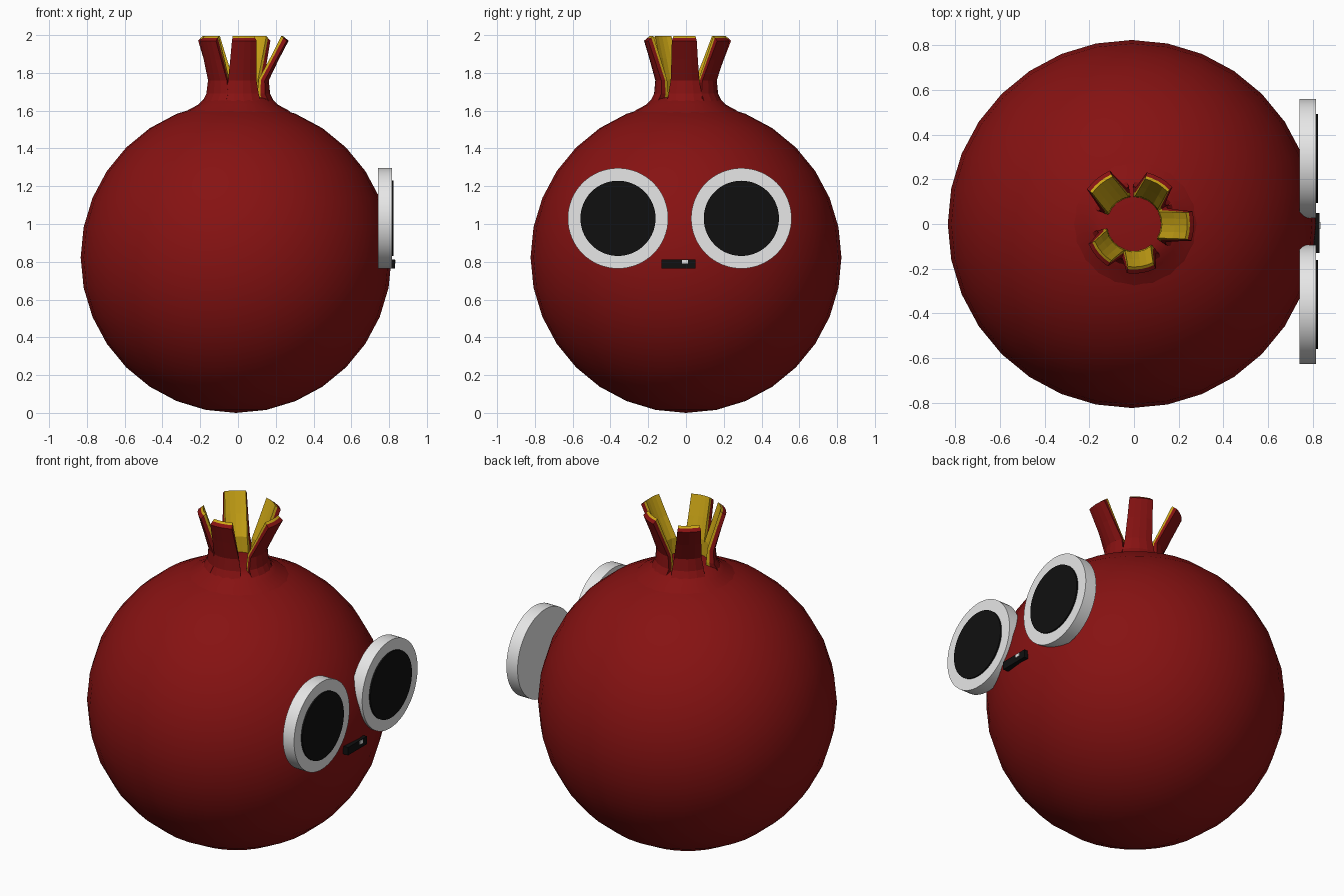
import bpy, bmesh, math
from mathutils import Vector

if "Cube" in bpy.data.objects:
    bpy.data.objects.remove(bpy.data.objects["Cube"])


def material(name, rgb):
    m = bpy.data.materials.new(name)
    m.diffuse_color = (*rgb, 1)
    m.use_nodes = True
    m.node_tree.nodes["Principled BSDF"].inputs["Base Color"].default_value = m.diffuse_color
    return m


RED = material("pomegranate red", (0.24, 0.006, 0.006))
YELLOW = material("inner yellow", (0.6, 0.38, 0.008))
WHITE = material("eye white", (0.8, 0.8, 0.8))
BLACK = material("black", (0.005, 0.005, 0.005))


def finish(ob, name, mat, angle=None):
    ob.name = name
    ob.data.materials.append(mat)
    if angle:
        bpy.ops.object.select_all(action='DESELECT')
        ob.select_set(True)
        bpy.context.view_layer.objects.active = ob
        bpy.ops.object.shade_smooth_by_angle(angle=math.radians(angle))
    return ob


def from_bmesh(bm, name):
    bmesh.ops.recalc_face_normals(bm, faces=bm.faces)
    me = bpy.data.meshes.new(name)
    bm.to_mesh(me)
    bm.free()
    ob = bpy.data.objects.new(name, me)
    bpy.context.collection.objects.link(ob)
    return ob


def disc(name, y, z, radius, x0, x1, mat):
    bpy.ops.mesh.primitive_cylinder_add(vertices=64, radius=radius, depth=x1 - x0,
                                        location=((x0 + x1) / 2, y, z),
                                        rotation=(0, math.pi / 2, 0))
    finish(bpy.context.object, name, mat, 30)


def box(name, lo, hi, mat):
    lo, hi = Vector(lo), Vector(hi)
    bpy.ops.mesh.primitive_cube_add(size=1, location=(lo + hi) / 2)
    ob = bpy.context.object
    ob.scale = hi - lo
    finish(ob, name, mat)


# Round fruit body
bpy.ops.mesh.primitive_uv_sphere_add(segments=32, ring_count=16, radius=0.823,
                                     location=(-0.01, 0, 0.823))
finish(bpy.context.object, "body", RED, 60)

# Neck flaring into the body, closed by a flat floor inside the crown
bm = bmesh.new()
profile = [(0.30, 1.575), (0.265, 1.603), (0.21, 1.632), (0.18, 1.662), (0.125, 1.672), (0, 1.672)]
verts = [bm.verts.new((r, 0, z)) for r, z in profile]
edges = [bm.edges.new(p) for p in zip(verts, verts[1:])]
bmesh.ops.spin(bm, geom=verts + edges, cent=(0, 0, 0), axis=(0, 0, 1),
               angle=2 * math.pi, steps=20, use_merge=True)
bmesh.ops.remove_doubles(bm, verts=bm.verts, dist=1e-4)
finish(from_bmesh(bm, "neck"), "neck", RED, 40)


# Crown petals: curved strips, red outside and yellow inside
def petal(name, angle, top_radius):
    # outer radius, inner radius, outer z, inner z, half width
    t = top_radius
    levels = [(0.195, 0.12, 1.64, 1.64, 0.095),
              (0.170, 0.122, 1.69, 1.69, 0.088),
              (0.163, 0.125, 1.76, 1.765, 0.076),
              (0.163 + (t - 0.163) * 0.5, 0.125 + (t - 0.163) * 0.55, 1.87, 1.88, 0.07),
              (t, t - 0.03, 1.97, 1.995, 0.066)]
    cols = 5
    bm = bmesh.new()
    grid = []
    for mix in (0, 0.6, 1):             # outer skin, middle, inner skin
        layer = []
        for ro, ri, zo, zi, w in levels:
            r, z = ro + (ri - ro) * mix, zo + (zi - zo) * mix
            half = math.asin(min(0.9, w / ro))
            layer.append([bm.verts.new((r * math.cos(a), r * math.sin(a), z))
                          for a in (angle + half * (2 * k / (cols - 1) - 1) for k in range(cols))])
        grid.append(layer)
    n = len(levels)

    def quad(a, b, c, d, mat):
        bm.faces.new((a, b, c, d)).material_index = mat

    for i in range(n - 1):
        for k in range(cols - 1):
            for lay, mat in ((0, 0), (2, 1)):
                g = grid[lay]
                quad(g[i][k], g[i][k + 1], g[i + 1][k + 1], g[i + 1][k], mat)
        for lay in (0, 1):
            for k in (0, cols - 1):
                g, h = grid[lay], grid[lay + 1]
                quad(g[i][k], g[i + 1][k], h[i + 1][k], h[i][k], lay)
    for i in (0, n - 1):
        for lay in (0, 1):
            for k in range(cols - 1):
                g, h = grid[lay], grid[lay + 1]
                quad(g[i][k], g[i][k + 1], h[i][k + 1], h[i][k], lay)
    ob = finish(from_bmesh(bm, name), name, RED)
    ob.data.materials.append(YELLOW)


for i, (deg, top) in enumerate([(-2, 0.268), (60, 0.238), (129, 0.262), (221, 0.222), (279, 0.222)]):
    petal(f"crown_petal_{i + 1}", math.radians(deg), top)

# Eyes on the +x side
for side, y in (("left", -0.36), ("right", 0.293)):
    disc(f"eye_{side}", y, 1.03, 0.266, 0.74, 0.815, WHITE)
    disc(f"pupil_{side}", y, 1.03, 0.199, 0.815, 0.824, BLACK)

# Mouth with a small tooth
box("mouth", (0.78, -0.13, 0.765), (0.83, 0.05, 0.813), BLACK)
box("tooth", (0.826, -0.022, 0.79), (0.834, 0.01, 0.81), WHITE)
